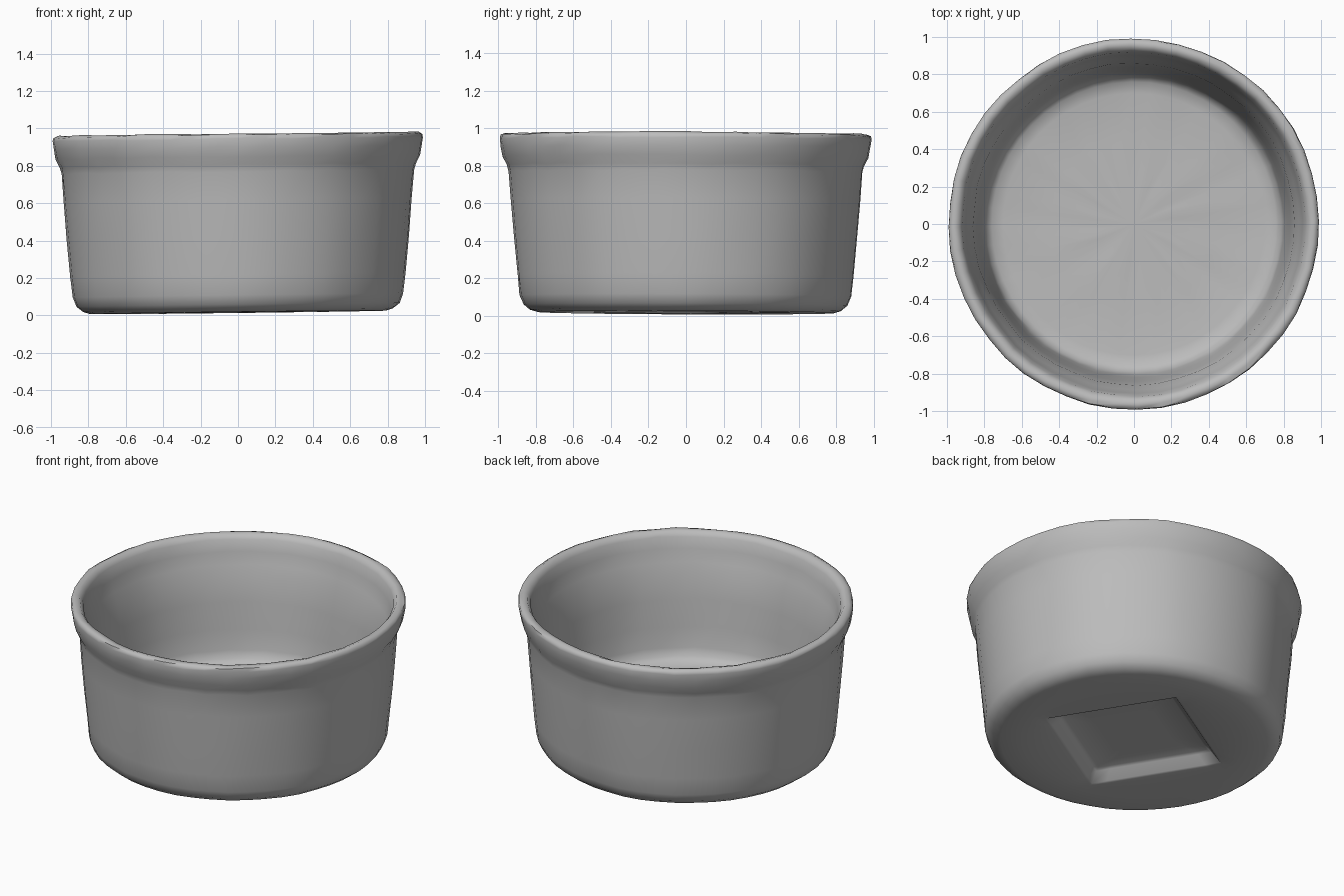
import bpy, bmesh, math, random

cube = bpy.data.objects.get("Cube")
if cube:
    bpy.data.objects.remove(cube, do_unlink=True)

random.seed(4)
SEGMENTS = 48
SQUARE_TURN = math.radians(-14)

# Glazed grey ceramic
ceramic = bpy.data.materials.new("grey_ceramic")
ceramic.use_nodes = True
colour = (0.5, 0.5, 0.5, 1)
ceramic.diffuse_color = colour
ceramic.node_tree.nodes["Principled BSDF"].inputs["Base Color"].default_value = colour

# Square recess under the foot: half side and height, from the middle outwards
recess = [(0.18, 0.07), (0.34, 0.07), (0.36, 0.06), (0.40, 0.005), (0.415, 0.0)]

# Round wall: radius and height, from the foot over the rim to the inner floor
wall = [(0.66, 0.0), (0.79, 0.0), (0.83, 0.012), (0.865, 0.04), (0.885, 0.09),
        (0.897, 0.2), (0.915, 0.4), (0.932, 0.6), (0.944, 0.75), (0.953, 0.785),
        (0.975, 0.83), (0.985, 0.88), (0.992, 0.925), (0.988, 0.944),
        (0.965, 0.953), (0.94, 0.947), (0.92, 0.92), (0.905, 0.85),
        (0.885, 0.77), (0.86, 0.7), (0.84, 0.55), (0.82, 0.38), (0.805, 0.25),
        (0.79, 0.2), (0.76, 0.175), (0.7, 0.165), (0.45, 0.16), (0.2, 0.16)]


def settle(x, y, z):
    """Give the hand-thrown dish its slight lean."""
    return x, y, z + 0.016 + 0.012 * x - 0.004 * y


bm = bmesh.new()


def ring(size, z, square, flutes):
    verts = []
    for i in range(SEGMENTS):
        a = math.tau * i / SEGMENTS
        r = size
        if square:
            r /= max(abs(math.cos(a + math.pi / 4)), abs(math.sin(a + math.pi / 4)))
        elif size > 0.8:
            r += flutes[i] + random.uniform(-0.002, 0.002)
        a += SQUARE_TURN
        bump = random.uniform(-0.004, 0.004) if not square and z > 0.1 else 0
        verts.append(bm.verts.new(settle(r * math.cos(a), r * math.sin(a), z + bump)))
    return verts


# Shallow upright facets shared by every ring of the wall
flutes = [random.uniform(-0.004, 0.003) for _ in range(SEGMENTS)]
rings = [ring(s, z, True, flutes) for s, z in recess]
rings += [ring(s, z, False, flutes) for s, z in wall]

for low, high in zip(rings, rings[1:]):
    for i in range(SEGMENTS):
        j = (i + 1) % SEGMENTS
        bm.faces.new((low[i], low[j], high[j], high[i]))

# Close the recess and the inner floor with fans
for edge, z in ((rings[0], recess[0][1]), (rings[-1], wall[-1][1])):
    middle = bm.verts.new(settle(0, 0, z))
    for i in range(SEGMENTS):
        bm.faces.new((edge[i], edge[(i + 1) % SEGMENTS], middle))

bmesh.ops.recalc_face_normals(bm, faces=bm.faces)
mesh = bpy.data.meshes.new("ramekin_dish")
bm.to_mesh(mesh)
bm.free()
mesh.materials.append(ceramic)

dish = bpy.data.objects.new("ramekin_dish", mesh)
bpy.context.collection.objects.link(dish)
bpy.ops.object.select_all(action="DESELECT")
dish.select_set(True)
bpy.context.view_layer.objects.active = dish
bpy.ops.object.shade_smooth_by_angle(angle=math.radians(60))
